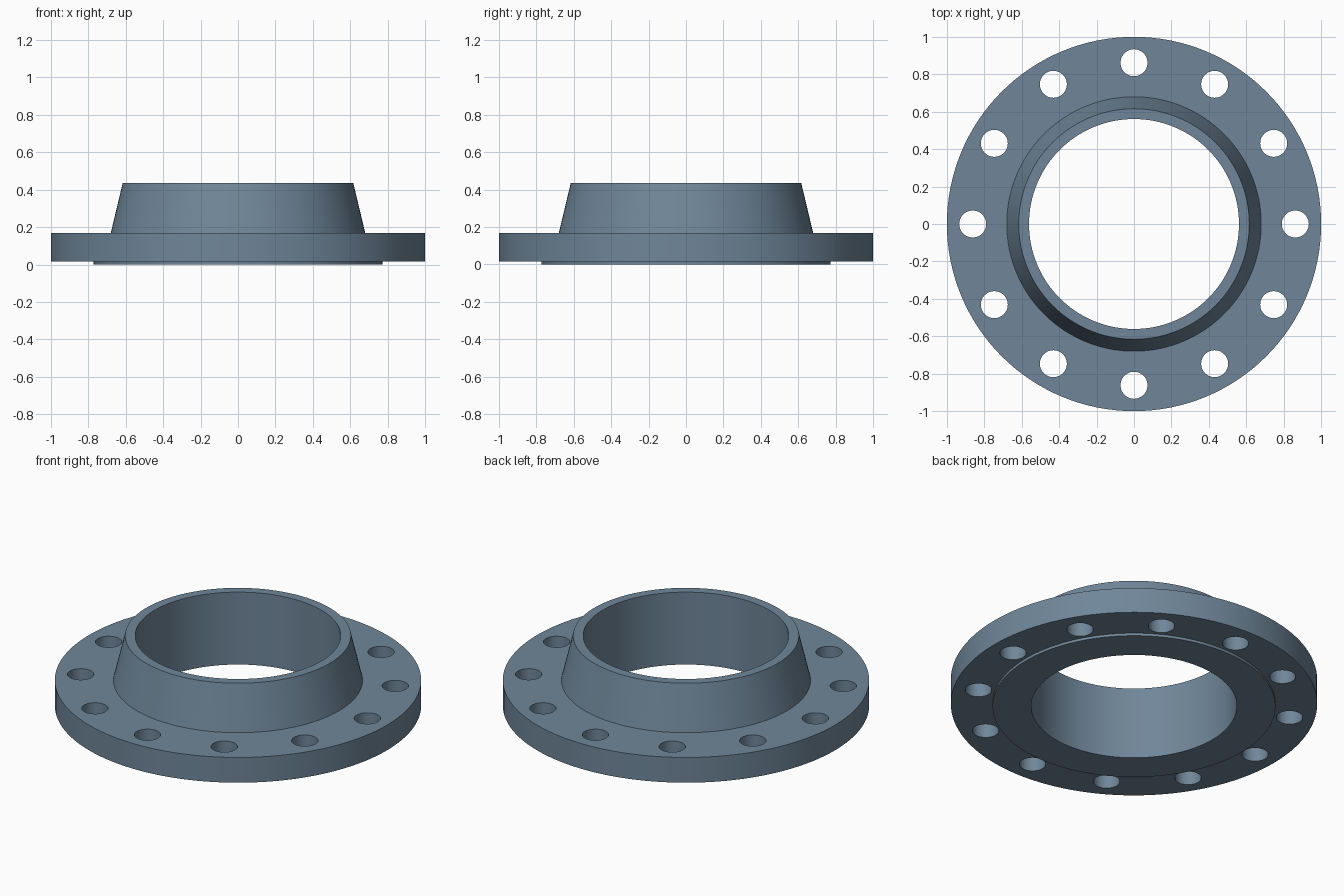
import bpy, bmesh
from math import cos, sin, tau, radians

if "Cube" in bpy.data.objects:
    bpy.data.objects.remove(bpy.data.objects["Cube"])

SEGMENTS = 128
HOLES = 12

# Closed cross-section (radius, z): bore, raised face, flange plate, tapered hub
PROFILE = [(0.561, 0.0), (0.772, 0.0), (0.772, 0.016), (1.0, 0.016),
           (1.0, 0.168), (0.68, 0.168), (0.616, 0.436), (0.561, 0.436)]


def make_object(name, bm):
    bmesh.ops.recalc_face_normals(bm, faces=bm.faces)
    mesh = bpy.data.meshes.new(name)
    bm.to_mesh(mesh)
    bm.free()
    obj = bpy.data.objects.new(name, mesh)
    bpy.context.collection.objects.link(obj)
    return obj


# Flange body, revolved around z
bm = bmesh.new()
rings = [[bm.verts.new((r * cos(tau * i / SEGMENTS), r * sin(tau * i / SEGMENTS), z))
          for r, z in PROFILE] for i in range(SEGMENTS)]
for i, a in enumerate(rings):
    b = rings[(i + 1) % SEGMENTS]
    for j in range(len(PROFILE)):
        k = (j + 1) % len(PROFILE)
        bm.faces.new((a[j], b[j], b[k], a[k]))
flange = make_object("weld_neck_flange", bm)

# Blue-grey steel
steel = bpy.data.materials.new("blue_grey_steel")
steel.diffuse_color = (0.16, 0.24, 0.32, 1.0)
steel.use_nodes = True
steel.node_tree.nodes["Principled BSDF"].inputs["Base Color"].default_value = steel.diffuse_color
flange.data.materials.append(steel)

# Bolt hole cutters
bm = bmesh.new()
for i in range(HOLES):
    new = bmesh.ops.create_cone(bm, cap_ends=True, segments=48,
                                radius1=0.072, radius2=0.072, depth=0.5)
    angle = tau * i / HOLES
    bmesh.ops.translate(bm, verts=new["verts"],
                        vec=(0.862 * cos(angle), 0.862 * sin(angle), 0.1))
cutter = make_object("bolt_hole_cutter", bm)
cutter.data.materials.append(steel)
cutter.hide_render = True

# Drill the bolt circle
mod = flange.modifiers.new("bolt_holes", "BOOLEAN")
mod.operation = "DIFFERENCE"
mod.solver = "EXACT"
mod.object = cutter
bpy.context.view_layer.objects.active = flange
flange.select_set(True)
bpy.ops.object.modifier_apply(modifier=mod.name)
bpy.data.objects.remove(cutter)

# Smooth round walls, sharp rims
bpy.ops.object.shade_smooth_by_angle(angle=radians(12))
